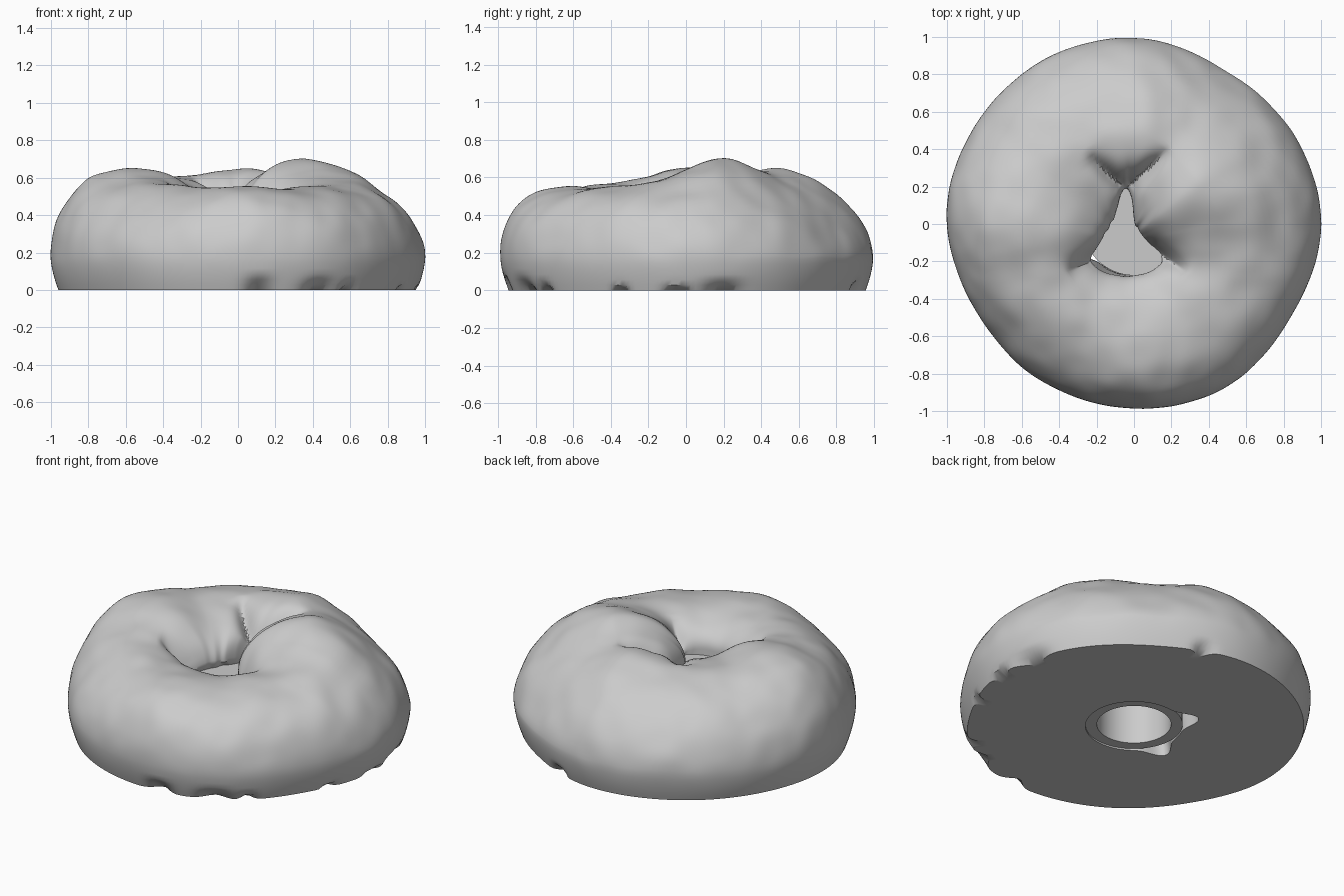
import bpy, bmesh, math
from mathutils import Vector, noise

if "Cube" in bpy.data.objects:
    bpy.data.objects.remove(bpy.data.objects["Cube"])

# one plain material
grey = bpy.data.materials.new("plain_grey")
grey.diffuse_color = (0.6, 0.6, 0.6, 1)
grey.use_nodes = True
grey.node_tree.nodes["Principled BSDF"].inputs["Base Color"].default_value = grey.diffuse_color


def ring_value(table, deg):
    """Smooth periodic interpolation of evenly spaced values round the circle."""
    n = len(table)
    t = (deg % 360) / 360 * n
    i, f = int(t), t - int(t)
    p0, p1, p2, p3 = (table[(i + k) % n] for k in (-1, 0, 1, 2))
    return p1 + 0.5 * f * (p2 - p0 + f * (2 * p0 - 5 * p1 + 4 * p2 - p3
                                          + f * (3 * (p1 - p2) + p3 - p0)))


def finish(bm, name):
    bmesh.ops.recalc_face_normals(bm, faces=bm.faces)
    me = bpy.data.meshes.new(name)
    bm.to_mesh(me)
    bm.free()
    me.materials.append(grey)
    ob = bpy.data.objects.new(name, me)
    bpy.context.collection.objects.link(ob)
    bpy.context.view_layer.objects.active = ob
    ob.select_set(True)
    bpy.ops.object.shade_smooth_by_angle(angle=math.radians(40))
    ob.select_set(False)
    return ob


def loft(rings, bm, closed=False):
    rows = [[bm.verts.new(p) for p in r] for r in rings]
    n = len(rows[0])
    pairs = list(zip(rows, rows[1:])) + ([(rows[-1], rows[0])] if closed else [])
    for a, b in pairs:
        for i in range(n):
            j = (i + 1) % n
            bm.faces.new((a[i], a[j], b[j], b[i]))
    return rows


# bun: tables run anticlockwise from +x, every 30 degrees (hole every 15)
OUTER = [1.0, .98, .955, .995, 1.0, 1.0, 1.0, .965, .975, .985, 1.0, .975]
CREST_R = [.44, .40, .42, .48, .48, .52, .57, .52, .56, .60, .58, .54]
CREST_Z = [.64, .70, .65, .64, .605, .61, .65, .59, .555, .55, .545, .56]
SHOULDER = [1.08, 1.3, 1.3, 1.12, 1.08, 1.0, .9, 1.05, 1.05, .88, .95, 1.0]
HOLE = [.10, .085, .08, .085, .09, .14, .27, .18, .13, .12, .11, .12,
        .13, .16, .22, .22, .21, .20, .20, .20, .21, .22, .22, .14]
HOLE_CENTRE = Vector((-.04, -.08, 0))
# folds: start, end, depth
FOLDS = [((-.08, .22), (-.25, .37), .11), ((-.01, .22), (.20, .41), .11),
         ((-.17, -.17), (-.36, -.26), .11), ((.10, -.13), (.28, -.26), .11)]
# chips on the bottom edge: angle, half width, height
CHIPS = [(-83, 5, .08), (-63, 6, .07), (12, 7, .06), (-3, 4, .03),
         (-22, 2.5, .03), (75, 3.5, .06), (-52, 3, .04)]


def fold_drop(x, y):
    drop = 0
    for a, b, depth in FOLDS:
        a, b, p = Vector(a), Vector(b), Vector((x, y))
        t = max(0, min(1, (p - a).dot(b - a) / (b - a).length_squared))
        d = (p - a.lerp(b, t)).length
        drop = max(drop, depth * (1 - t * t) * math.exp(-abs(d / .04) ** 1.3))
    return drop


def profile(deg):
    R, rt = ring_value(OUTER, deg), ring_value(CREST_R, deg)
    zt, rin = ring_value(CREST_Z, deg), ring_value(HOLE, deg)
    power = ring_value(SHOULDER, deg)
    gap = max(math.exp(-((deg - 127) / 14) ** 2), math.exp(-((deg - 202) / 14) ** 2))
    pts = [(R - .20, 0, 0), (R - .14, 0, 0)]
    # outer foot, with chips
    for k in range(6):
        z = .17 * k / 6
        r = R - .04 * (1 - k / 6) ** 1.6
        for ca, w, h in CHIPS:
            d = (deg - ca + 180) % 360 - 180
            r -= .065 * math.exp(-(d / w) ** 2 * 1.5) * max(0, 1 - z / h)
        pts.append((r, z, 0))
    # outer shoulder up to the crest
    for k in range(25):
        a = math.pi / 2 * k / 24
        pts.append((rt + (R - rt) * max(0, math.cos(a)) ** power,
                    .17 + (zt - .17) * math.sin(a) ** power, 0))
    # crest into the hole
    zw = .37
    for k in range(1, 25):
        a = math.pi / 2 * k / 24
        s = math.sin(a)
        pts.append((rt - (rt - rin) * s,
                    zw + (zt - zw) * max(0, math.cos(a)) ** .95, s))
    # underside of the lobes down to the foot of the hole
    for k in range(1, 9):
        f = k / 8
        e = math.sin(f * math.pi / 2)
        pts.append((rin + (.275 + .1 * gap - rin) * e, zw * (1 - f), 1 - e))
    return pts


N = 240
columns = []
for i in range(N):
    deg = 360 * i / N
    d = Vector((math.cos(math.radians(deg)), math.sin(math.radians(deg)), 0))
    col = []
    for r, z, blend in profile(deg):
        p = d * r + HOLE_CENTRE * blend
        p.z = z
        if z > .3:
            p.z -= fold_drop(p.x, p.y) * min(1, (z - .3) / .15)
        if z > .05:
            lump = noise.noise(p * 3.2) * .015 + noise.noise(p * 7) * .008
            w = min(1, (z - .05) / .2)
            p.z += lump * w
            p += d * (lump * .5 * w * (1 - blend))
        col.append(p)
    columns.append(col)
bm = bmesh.new()
loft([[c[k] for c in columns] for k in range(len(columns[0]))], bm, closed=True)
finish(bm, "folded_bun")

# hub: upside-down cup filling the hole
bm = bmesh.new()
M = 64
rings = [[(r * math.cos(2 * math.pi * i / M), r * math.sin(2 * math.pi * i / M), z)
          for i in range(M)]
         for r, z in ((.21, .31), (.21, .01), (.275, .01), (.275, .34))]
rows = loft(rings, bm)
bm.faces.new(rows[0])
bm.faces.new(rows[-1])
finish(bm, "centre_cup")
